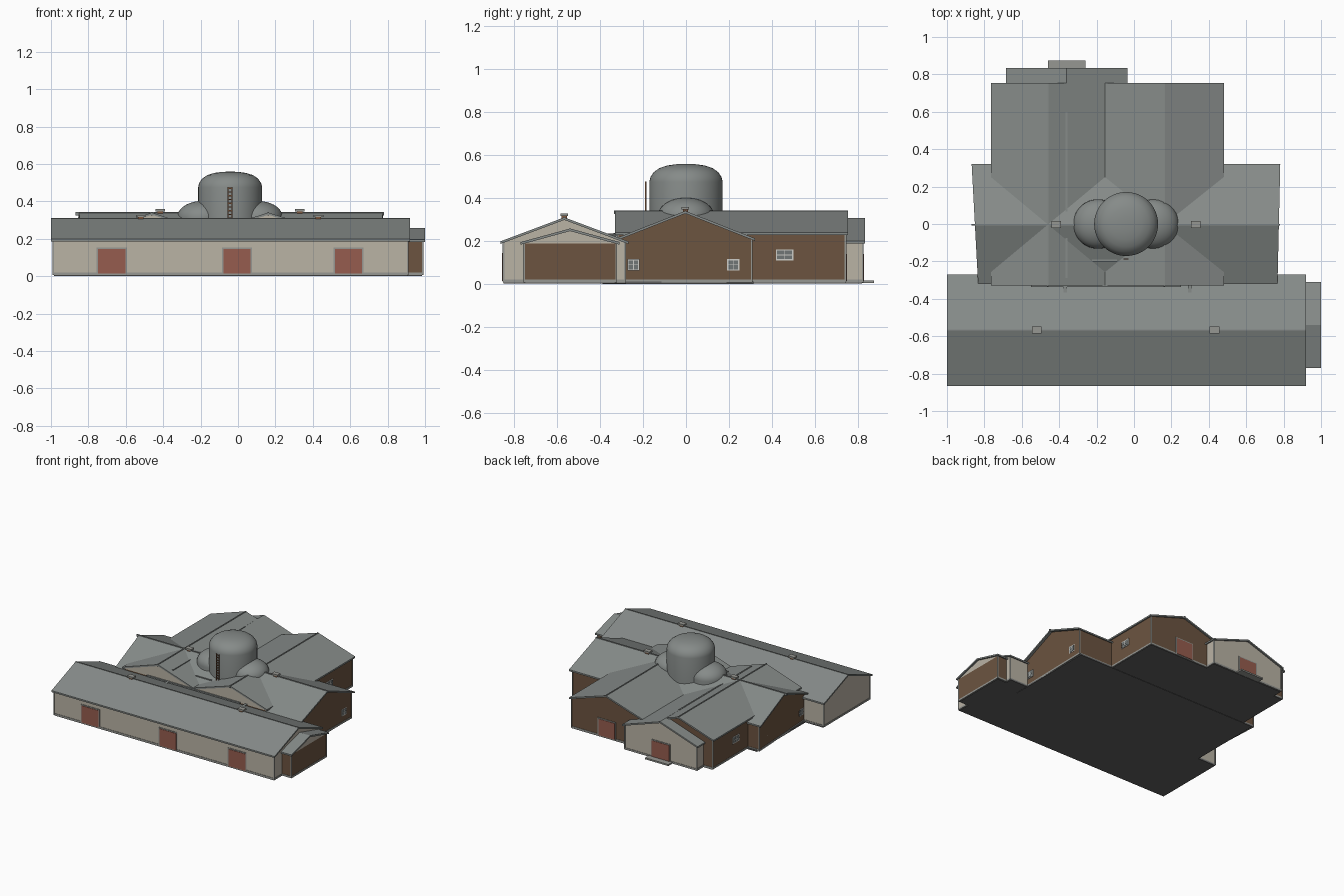
import bpy, bmesh, math
from mathutils import Vector

old = bpy.data.objects.get("Cube")
if old:
    bpy.data.objects.remove(old, do_unlink=True)


def material(name, r, g, b):
    lin = [(c / 255 / 12.92) if c < 10 else ((c / 255 + 0.055) / 1.055) ** 2.4 for c in (r, g, b)]
    m = bpy.data.materials.new(name)
    m.use_nodes = True
    m.diffuse_color = (*lin, 1)
    m.node_tree.nodes["Principled BSDF"].inputs["Base Color"].default_value = (*lin, 1)
    return m


ROOF = material("roof grey", 134, 139, 137)
CREAM = material("cream wall", 186, 179, 165)
BROWN = material("brown wall", 108, 84, 64)
RED = material("red door", 150, 92, 78)
TRIM = material("trim grey", 150, 151, 146)
FLOOR = material("floor grey", 95, 95, 95)
GLASS = material("window glass", 112, 118, 118)
WHITE = material("window frame", 205, 205, 200)
RUST = material("rust metal", 128, 88, 62)


def finish(name, bm, *mats):
    bmesh.ops.recalc_face_normals(bm, faces=bm.faces)
    me = bpy.data.meshes.new(name)
    bm.to_mesh(me)
    bm.free()
    for m in mats:
        me.materials.append(m)
    ob = bpy.data.objects.new(name, me)
    bpy.context.collection.objects.link(ob)
    return ob


def prism(name, axis, profile, t0, t1, mat):
    """Extrude a (side, height) profile along the x or y axis."""
    bm = bmesh.new()
    place = (lambda t, u, z: (t, u, z)) if axis == "x" else (lambda t, u, z: (u, t, z))
    rings = [[bm.verts.new(place(t, u, z)) for u, z in profile] for t in (t0, t1)]
    n = len(profile)
    for ring in rings:
        bm.faces.new(ring)
    for i in range(n):
        j = (i + 1) % n
        bm.faces.new((rings[0][i], rings[0][j], rings[1][j], rings[1][i]))
    return finish(name, bm, mat)


def box(name, x0, x1, y0, y1, z0, z1, mat):
    return prism(name, "x", [(y0, z0), (y1, z0), (y1, z1), (y0, z1)], x0, x1, mat)


def block(name, axis, t0, t1, c, half, eave, ridge, wall, gable, over=0.012):
    """One gabled building: plinth, walls, gable, corner trim and roof."""
    th = 0.012
    h = half - 0.015
    a, b = t0 + over, t1 - over
    top = eave - th + (ridge - eave) * 0.015 / half

    def rect(g, z0, z1):
        return [(c - g, z0), (c + g, z0), (c + g, z1), (c - g, z1)]
    parts = [
        prism(name + "_walls", axis, rect(h, 0.01, top), a, b, wall),
        prism(name + "_gable", axis, [(c - h, top), (c + h, top), (c, ridge - th)], a, b, gable),
        prism(name + "_plinth", axis, rect(h + 0.003, 0.006, 0.02), a - 0.003, b + 0.003, TRIM),
        prism(name + "_roof", axis,
              [(c - half, eave), (c, ridge), (c + half, eave),
               (c + half, eave - th), (c, ridge - th), (c - half, eave - th)], t0, t1, ROOF)]
    for i, t in enumerate((a, b)):
        for k, s in enumerate((-1, 1)):
            u = c + s * h
            parts.append(prism(f"{name}_corner_{i}{k}", axis,
                               [(u - 0.004, 0.01), (u + 0.004, 0.01), (u + 0.004, top), (u - 0.004, top)],
                               t - 0.004, t + 0.004, TRIM))
    return parts


def plate(name, axis, pos, out, u, w, z0, z1, depth, mat):
    """Thin panel on a wall facing along the given axis."""
    return prism(name, axis, [(u - w / 2, z0), (u + w / 2, z0), (u + w / 2, z1), (u - w / 2, z1)],
                 pos - out * 0.002, pos + out * depth, mat)


def door(name, axis, pos, out, u, w, top):
    plate(name + "_frame", axis, pos, out, u, w + 0.016, 0.01, top + 0.008, 0.004, TRIM)
    plate(name, axis, pos, out, u, w, 0.014, top, 0.007, RED)


def window(name, axis, pos, out, u, w, z0, z1):
    plate(name + "_frame", axis, pos, out, u, w + 0.012, z0 - 0.006, z1 + 0.006, 0.004, WHITE)
    plate(name + "_glass", axis, pos, out, u, w, z0, z1, 0.006, GLASS)
    mid = (z0 + z1) / 2
    plate(name + "_bar", axis, pos, out, u, w, mid - 0.002, mid + 0.002, 0.008, WHITE)
    plate(name + "_post", axis, pos, out, u, 0.004, z0, z1, 0.008, WHITE)


def lathe(name, profile, x, y, mat, steps=40):
    bm = bmesh.new()
    vs = [bm.verts.new((r, 0, z)) for r, z in profile]
    es = [bm.edges.new(p) for p in zip(vs, vs[1:])]
    bmesh.ops.spin(bm, geom=vs + es, cent=(0, 0, 0), axis=(0, 0, 1), angle=math.tau, steps=steps)
    bmesh.ops.remove_doubles(bm, verts=bm.verts, dist=1e-5)
    bmesh.ops.translate(bm, verts=bm.verts, vec=Vector((x, y, 0)))
    ob = finish(name, bm, mat)
    bpy.ops.object.select_all(action="DESELECT")
    ob.select_set(True)
    bpy.context.view_layer.objects.active = ob
    bpy.ops.object.shade_smooth_by_angle(angle=math.radians(35))
    return ob


# Long front hall and its small end annex
block("front_hall", "x", -1, 0.92, -0.567, 0.298, 0.198, 0.31, CREAM, CREAM)
block("annex", "x", 0.85, 1, -0.54, 0.23, 0.195, 0.258, BROWN, CREAM)
for i, x in enumerate((-0.675, -0.005, 0.59)):
    door(f"front_door_{i}", "y", -0.85, -1, x, 0.145, 0.145)

# Cross hall, narrowing slightly toward the front
for ob in block("cross_hall", "x", -0.868, 0.782, -0.003, 0.325, 0.212, 0.34, BROWN, BROWN, 0.02):
    for v in ob.data.vertices:
        k = (0.32 - v.co.y) / 0.65
        v.co.x += 0.035 * k if v.co.x < 0 else -0.015 * k
for s, x in ((-1, -0.834), (1, 0.757)):
    for i, y in enumerate((-0.245, 0.22)):
        shift = -0.018 if y < 0 else 0
        pos = x - s * (0.032 if s < 0 else 0.014) * (0.32 - y) / 0.65 + s * 0.008 if shift else x
        window(f"cross_window_{s}_{i}", "x", pos, s, y, 0.045, 0.068, 0.11)

# Two parallel rear wings with cream front gables
for name, c, half in (("west_wing", -0.46, 0.305), ("east_wing", 0.1625, 0.3175)):
    block(name, "y", -0.33, 0.755, c, half, 0.24, 0.34, BROWN, BROWN)
    prism(name + "_front_gable", "y", [(c - half, 0.228), (c + half, 0.228), (c, 0.328)],
          -0.325, -0.31, CREAM)
window("east_wing_window", "x", 0.465, 1, 0.46, 0.07, 0.115, 0.155)
window("west_wing_window", "x", -0.75, -1, 0.46, 0.07, 0.115, 0.155)
door("rear_door", "y", 0.743, 1, 0.16, 0.14, 0.14)

# Rear entrance with a long ridge running over the west wing
block("entrance", "y", 0.5, 0.835, -0.36, 0.325, 0.2, 0.308, CREAM, CREAM)
door("entrance_door", "y", 0.823, 1, -0.36, 0.15, 0.14)
box("entrance_step", -0.46, -0.26, 0.82, 0.875, 0.004, 0.016, TRIM)
box("entrance_ridge", -0.365, -0.355, -0.29, 0.6, 0.29, 0.312, ROOF)

# Ridge caps
box("front_ridge", -1, 0.92, -0.57, -0.564, 0.3, 0.312, ROOF)
box("cross_ridge", -0.868, 0.78, -0.007, 0.001, 0.325, 0.343, ROOF)
for i, c in enumerate((-0.46, 0.1625)):
    box(f"wing_ridge_{i}", c - 0.004, c + 0.004, -0.335, 0.755, 0.325, 0.343, ROOF)

# Floor slabs
box("front_floor", -0.985, 0.905, -0.85, -0.28, 0.002, 0.012, FLOOR)
box("annex_floor", 0.9, 0.985, -0.75, -0.33, 0.002, 0.012, FLOOR)
box("cross_floor", -0.83, 0.755, -0.39, 0.315, 0, 0.011, FLOOR)
box("rear_floor", -0.748, 0.463, 0.3, 0.743, 0.002, 0.012, FLOOR)
box("entrance_floor", -0.67, -0.05, 0.7, 0.82, 0.002, 0.012, FLOOR)

# Central drum and two low side domes
lathe("drum", [(0.171, 0.22), (0.171, 0.475), (0.166, 0.497), (0.15, 0.521), (0.123, 0.54),
               (0.085, 0.552), (0.04, 0.558), (0, 0.559)], -0.042, 0, ROOF, 48)
for name, x in (("west_dome", -0.193), ("east_dome", 0.107)):
    arc = [(0.132 * math.cos(a), 0.315 + 0.087 * math.sin(a))
           for a in (math.radians(10 * i) for i in range(9))]
    lathe(name, [(0.132, 0.22)] + arc + [(0, 0.402)], x, 0, ROOF)

# Ladder on the drum
for i, x in enumerate((-0.054, -0.032)):
    box(f"ladder_rail_{i}", x - 0.002, x + 0.002, -0.19, -0.184, 0.26, 0.478, RUST)
for i in range(11):
    z = 0.27 + i * 0.02
    box(f"ladder_rung_{i}", -0.054, -0.032, -0.189, -0.185, z - 0.003, z + 0.003, RUST)
box("ladder_foot", -0.225, -0.09, -0.2, -0.19, 0.25, 0.27, ROOF)

# Roof vents: narrow neck under a wide cap
for i, (x, y, z) in enumerate(((-0.52, -0.567, 0.31), (0.43, -0.567, 0.31),
                               (-0.415, -0.003, 0.34), (0.33, -0.003, 0.34))):
    box(f"vent_neck_{i}", x - 0.015, x + 0.015, y - 0.012, y + 0.012, z - 0.03, z + 0.008, RUST)
    box(f"vent_cap_{i}", x - 0.026, x + 0.026, y - 0.018, y + 0.018, z + 0.006, z + 0.018, TRIM)

# Front gutter and its spouts
box("front_gutter", -0.55, 0.25, -0.338, -0.328, 0.226, 0.236, ROOF)
for i, x in enumerate((-0.367, 0.298)):
    prism(f"spout_{i}", "y", [(x - 0.01, 0.235), (x + 0.01, 0.235), (x, 0.22)], -0.37, -0.32, ROOF)
